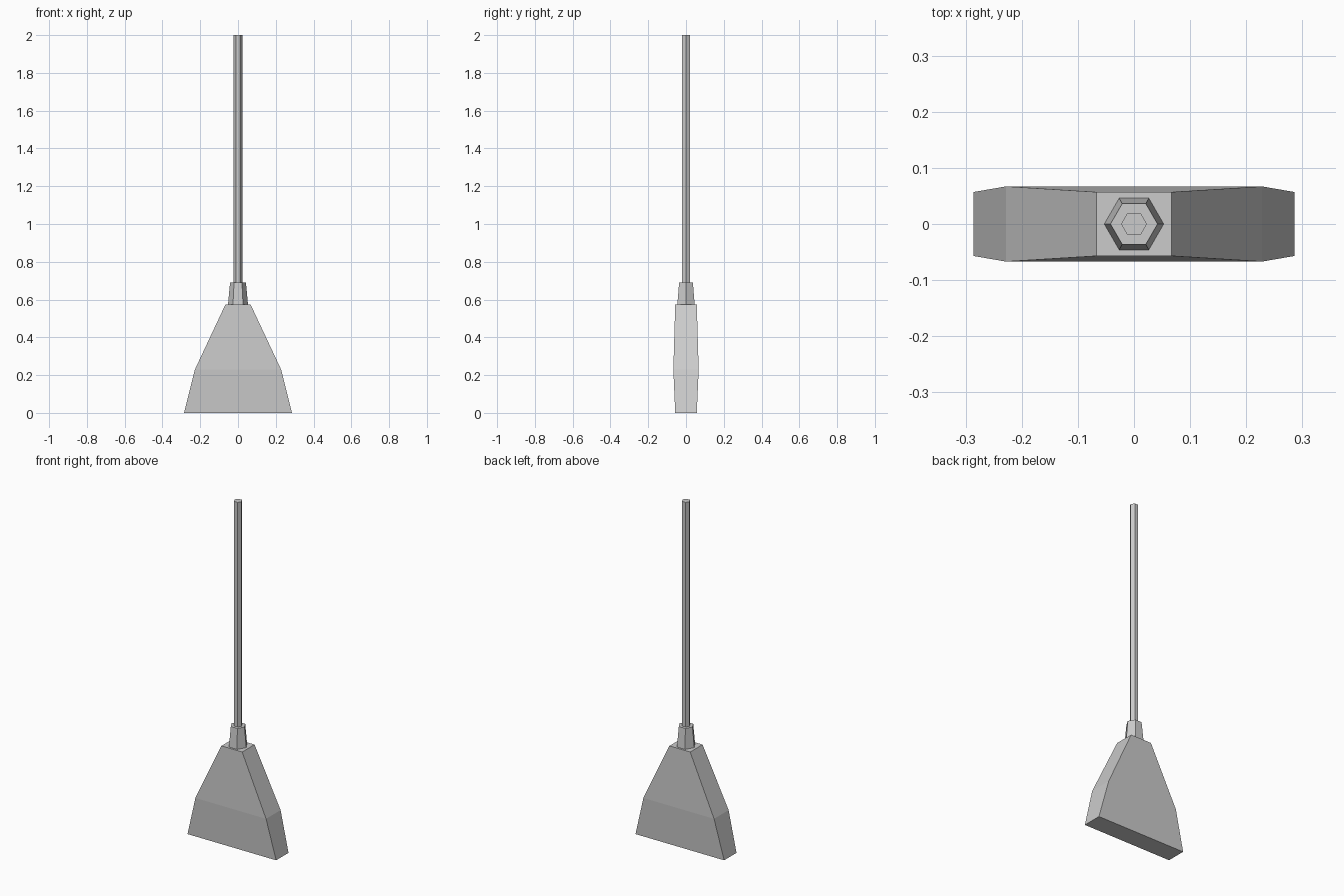
import bpy
import math

cube = bpy.data.objects.get("Cube")
if cube:
    bpy.data.objects.remove(cube, do_unlink=True)

grey = bpy.data.materials.new("plain grey")
grey.use_nodes = True
GREY = (0.6, 0.6, 0.6, 1)
grey.diffuse_color = GREY
grey.node_tree.nodes["Principled BSDF"].inputs["Base Color"].default_value = GREY


def loft(name, rings):
    """Skin a stack of equal-length rings and cap both ends."""
    n = len(rings[0])
    verts = [v for ring in rings for v in ring]
    faces = [tuple(reversed(range(n))), tuple(range(len(verts) - n, len(verts)))]
    for k in range(len(rings) - 1):
        for i in range(n):
            a, b = k * n + i, k * n + (i + 1) % n
            faces.append((a, b, b + n, a + n))
    mesh = bpy.data.meshes.new(name)
    mesh.from_pydata(verts, [], faces)
    mesh.materials.append(grey)
    obj = bpy.data.objects.new(name, mesh)
    bpy.context.collection.objects.link(obj)
    return obj


def rectangle(x, y, z):
    return [(-x, -y, z), (x, -y, z), (x, y, z), (-x, y, z)]


def hexagon(r, z):
    return [(r * math.cos(i * math.pi / 3), r * math.sin(i * math.pi / 3), z)
            for i in range(6)]


# Flared bristle head
loft("bristle_head", [rectangle(0.286, 0.057, 0),
                      rectangle(0.228, 0.067, 0.23),
                      rectangle(0.067, 0.057, 0.573)])

# Tapered collar and long handle, both six-sided
loft("collar", [hexagon(0.053, 0.573), hexagon(0.042, 0.69)])
loft("handle", [hexagon(0.023, 0.69), hexagon(0.023, 2.0)])
